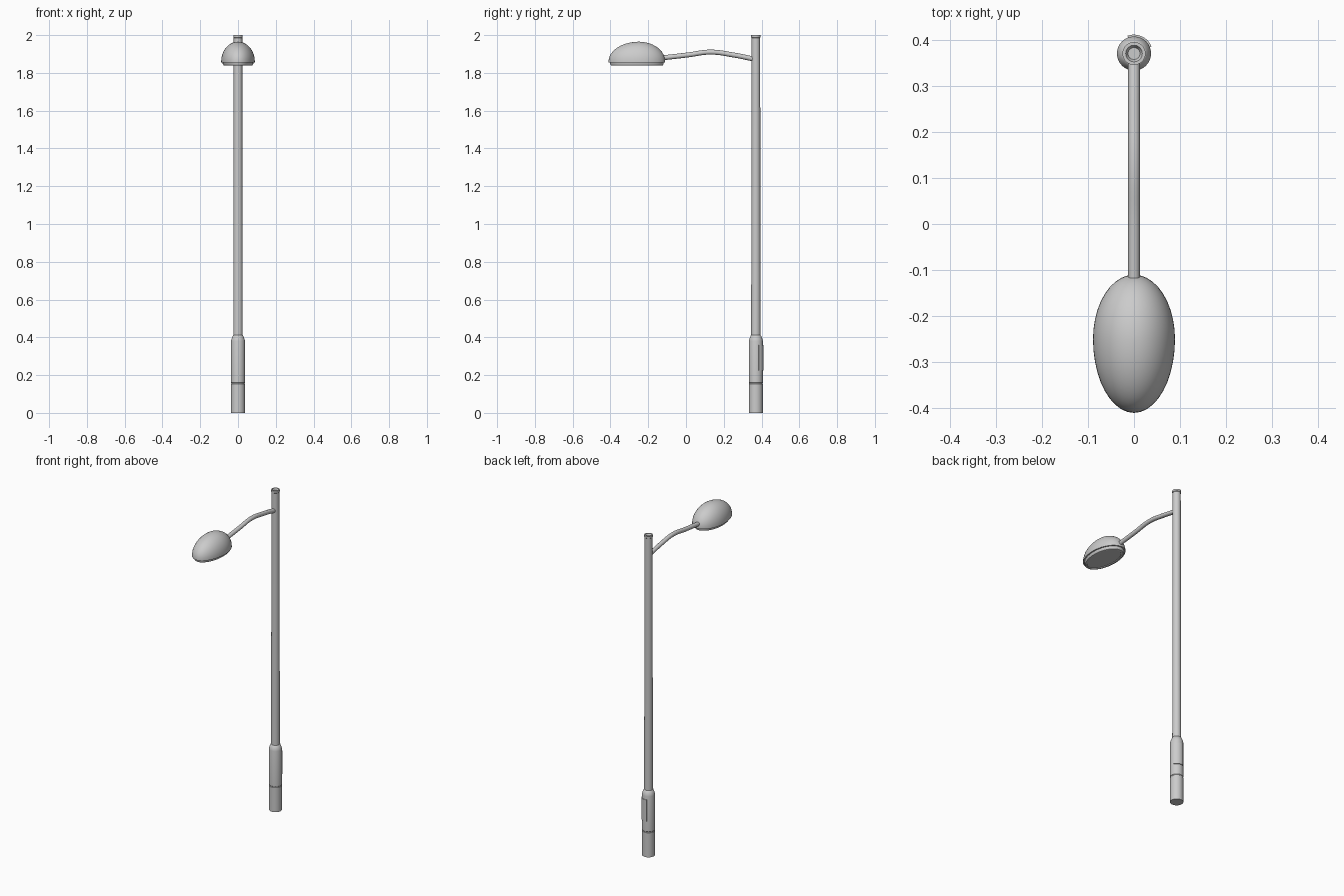
import bpy, bmesh, math

if "Cube" in bpy.data.objects:
    bpy.data.objects.remove(bpy.data.objects["Cube"])

POLE_Y = 0.37


def finish(name, bm, angle=35):
    bmesh.ops.recalc_face_normals(bm, faces=bm.faces)
    me = bpy.data.meshes.new(name)
    bm.to_mesh(me)
    bm.free()
    ob = bpy.data.objects.new(name, me)
    bpy.context.collection.objects.link(ob)
    bpy.ops.object.select_all(action='DESELECT')
    bpy.context.view_layer.objects.active = ob
    ob.select_set(True)
    bpy.ops.object.shade_smooth_by_angle(angle=math.radians(angle))
    return ob


def loft(name, rings):
    """Skin a list of point rings and cap both ends."""
    bm = bmesh.new()
    loops = [[bm.verts.new(p) for p in ring] for ring in rings]
    n = len(loops[0])
    for a, b in zip(loops, loops[1:]):
        for i in range(n):
            j = (i + 1) % n
            bm.faces.new((a[i], a[j], b[j], b[i]))
    bm.faces.new(loops[0])
    bm.faces.new(loops[-1])
    return finish(name, bm)


def circle(r, z, n=32):
    return [(r * math.cos(2 * math.pi * i / n),
             POLE_Y + r * math.sin(2 * math.pi * i / n), z) for i in range(n)]


def egg(s, z, inset=0.0, n=40):
    """Egg outline of the lamp head, longer at the front."""
    pts = []
    for i in range(n):
        t = 2 * math.pi * i / n
        length = 0.14 if math.sin(t) > 0 else 0.16
        pts.append(((0.089 * s - inset) * math.cos(t),
                    -0.25 + (length * s - inset) * math.sin(t), z))
    return pts


# Base sleeve with a thin seam and a tapered shoulder
loft("base_sleeve", [circle(r, z) for r, z in (
    (0.037, 0), (0.037, 0.153), (0.0355, 0.155), (0.0355, 0.158),
    (0.037, 0.160), (0.037, 0.38), (0.035, 0.39), (0.027, 0.41), (0.024, 0.412))])

# Slim pole
loft("pole", [circle(0.025, 0.40), circle(0.0225, 1.99)])

# Cap ring with a shallow recess
loft("pole_cap", [circle(r, z) for r, z in (
    (0.022, 1.985), (0.025, 1.988), (0.025, 2.0),
    (0.018, 2.0), (0.013, 1.99))])

# Curved access door on the rear of the base
arc = [math.radians(22 + 88 * i / 12) for i in range(13)]
section = [(0.041, a) for a in arc] + [(0.034, a) for a in reversed(arc)]
loft("access_door", [[(r * math.cos(a), POLE_Y + r * math.sin(a), z)
                      for r, a in section] for z in (0.225, 0.36)])

# Curved arm
cu = bpy.data.curves.new("arm", 'CURVE')
cu.dimensions = '3D'
cu.bevel_depth = 0.013
cu.bevel_resolution = 4
cu.resolution_u = 8
cu.use_fill_caps = True
path = [(0.365, 1.872), (0.25, 1.895), (0.13, 1.91), (0.01, 1.895), (-0.14, 1.878)]
sp = cu.splines.new('BEZIER')
sp.bezier_points.add(len(path) - 1)
for p, (y, z) in zip(sp.bezier_points, path):
    p.co = (0, y, z)
    p.handle_left_type = p.handle_right_type = 'AUTO'
bpy.context.collection.objects.link(bpy.data.objects.new("arm", cu))

# Lamp hood: egg-shaped dome
dome = [egg(1, 1.856)]
for k in range(13):
    t = math.radians(88 * k / 12)
    dome.append(egg(math.cos(t), 1.86 + 0.105 * math.sin(t)))
loft("lamp_hood", dome)

# Lamp rim below the hood, with a recessed lens
loft("lamp_rim", [egg(1, z, inset) for z, inset in (
    (1.858, 0.008), (1.848, 0.008), (1.84, 0.013), (1.838, 0.018),
    (1.838, 0.024), (1.842, 0.026))])
